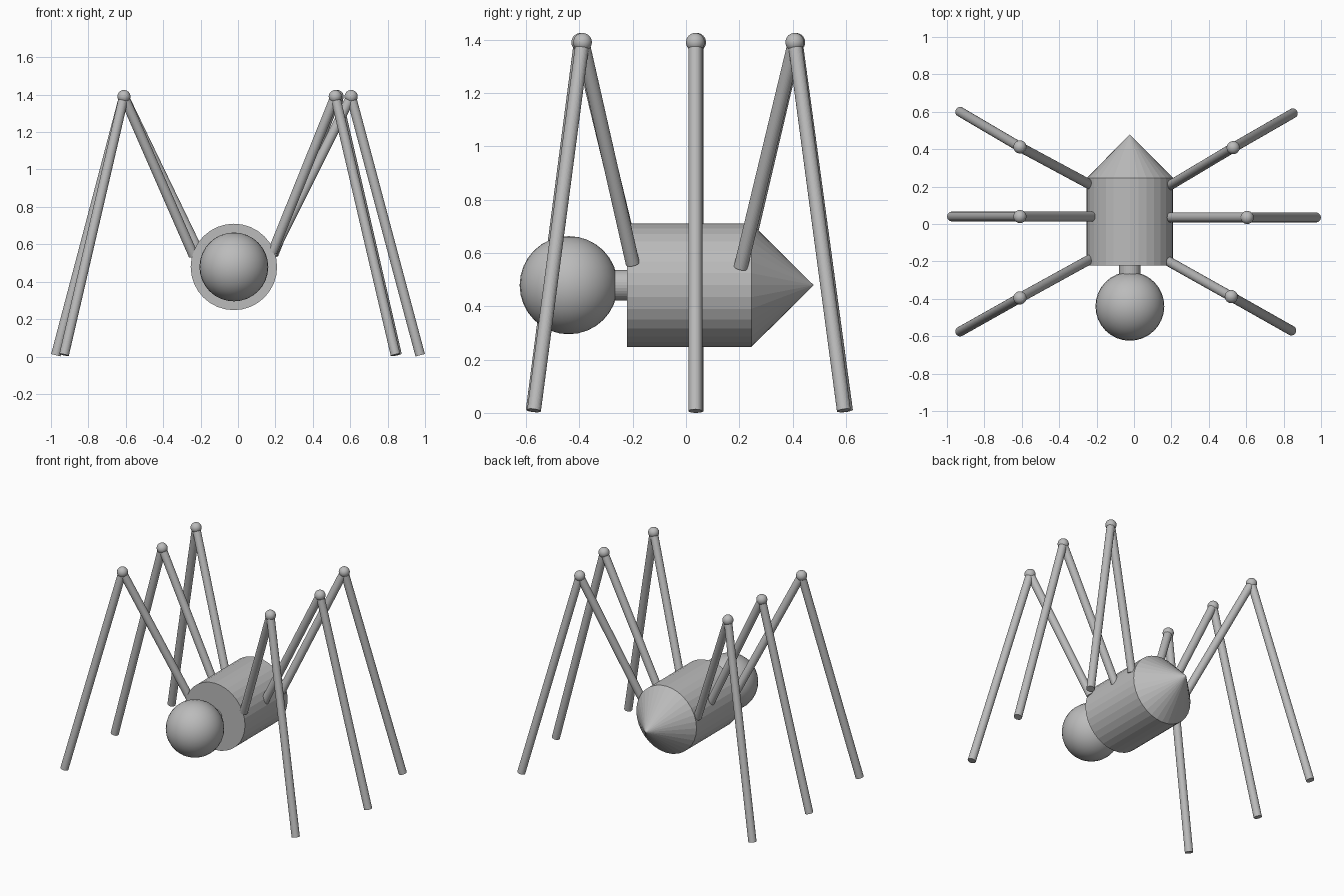
import bpy
from mathutils import Vector

if "Cube" in bpy.data.objects:
    bpy.data.objects.remove(bpy.data.objects["Cube"])

grey = bpy.data.materials.new("plain grey")
grey.diffuse_color = (0.5, 0.5, 0.5, 1)
grey.use_nodes = True
grey.node_tree.nodes["Principled BSDF"].inputs["Base Color"].default_value = grey.diffuse_color


def finish(name, smooth=False):
    ob = bpy.context.object
    ob.name = name
    ob.data.materials.append(grey)
    if smooth:
        bpy.ops.object.shade_smooth()
    return ob


def rod(name, a, b, r1, r2=None):
    """Cylinder or cone running from point a to point b."""
    a, b = Vector(a), Vector(b)
    d = b - a
    bpy.ops.mesh.primitive_cone_add(
        vertices=32, radius1=r1, radius2=r1 if r2 is None else r2,
        depth=d.length, location=(a + b) / 2,
        rotation=d.to_track_quat('Z', 'Y').to_euler())
    return finish(name)


def ball(name, centre, r):
    bpy.ops.mesh.primitive_uv_sphere_add(segments=32, ring_count=16, radius=r, location=centre)
    return finish(name, True)


# body, pointed tail, neck and head
CX, CZ = -0.022, 0.479
rod("body", (CX, -0.222, CZ), (CX, 0.246, CZ), 0.231)
rod("tail_cone", (CX, 0.246, CZ), (CX, 0.479, CZ), 0.231, 0)
rod("neck", (CX, -0.34, CZ), (CX, -0.2, CZ), 0.057)
ball("head", (CX, -0.44, CZ), 0.184)

# legs: hip, knee, foot
legs = {
    "left_front_leg": ((-0.238, -0.19, 0.54), (-0.61, -0.395, 1.39), (-0.93, -0.575, 0.009)),
    "left_middle_leg": ((-0.2, 0.04, 0.54), (-0.61, 0.04, 1.39), (-0.974, 0.04, 0.007)),
    "left_back_leg": ((-0.238, 0.212, 0.54), (-0.61, 0.412, 1.39), (-0.93, 0.6, 0.009)),
    "right_front_leg": ((0.185, -0.2, 0.56), (0.52, -0.388, 1.39), (0.842, -0.57, 0.009)),
    "right_middle_leg": ((0.175, 0.035, 0.53), (0.605, 0.035, 1.39), (0.974, 0.035, 0.007)),
    "right_back_leg": ((0.19, 0.205, 0.545), (0.53, 0.408, 1.39), (0.85, 0.592, 0.009)),
}
for name, (hip, knee, foot) in legs.items():
    rod(name + "_upper", hip, knee, 0.026)
    ball(name + "_knee", knee, 0.035)
    rod(name + "_lower", knee, foot, 0.026)
